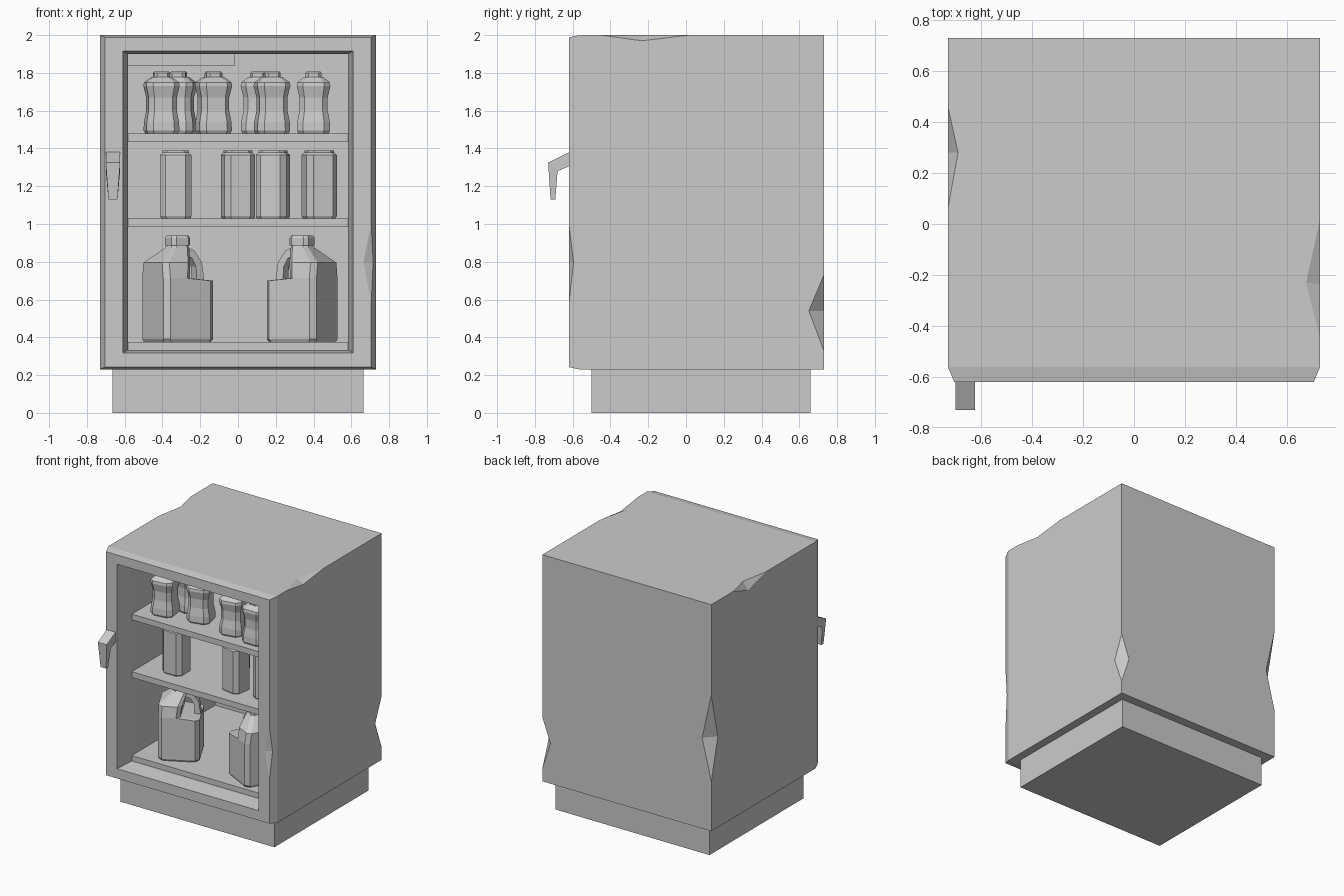
import bpy, bmesh, math
from mathutils import Vector, Matrix


def make(name, bm):
    bmesh.ops.recalc_face_normals(bm, faces=bm.faces)
    me = bpy.data.meshes.new(name)
    bm.to_mesh(me)
    bm.free()
    ob = bpy.data.objects.new(name, me)
    bpy.context.collection.objects.link(ob)
    return ob


def loft(name, rings, loc=(0, 0, 0), rot=0):
    """Skin a list of equal-length rings and cap both ends."""
    bm = bmesh.new()
    vs = [[bm.verts.new(p) for p in r] for r in rings]
    n = len(vs[0])
    for a, b in zip(vs, vs[1:]):
        for i in range(n):
            j = (i + 1) % n
            bm.faces.new((a[i], a[j], b[j], b[i]))
    bm.faces.new(vs[0])
    bm.faces.new(vs[-1])
    ob = make(name, bm)
    ob.location = loc
    ob.rotation_euler.z = math.radians(rot)
    return ob


def rect(y, hx, z0, z1):
    return [(-hx, y, z0), (hx, y, z0), (hx, y, z1), (-hx, y, z1)]


def box(name, x0, x1, y0, y1, z0, z1):
    return loft(name, [[(x0, y, z0), (x1, y, z0), (x1, y, z1), (x0, y, z1)] for y in (y0, y1)])


def octo(z, x0, x1, hy, c):
    """Square with cut corners."""
    return [(x0 + c, -hy, z), (x1 - c, -hy, z), (x1, -hy + c, z), (x1, hy - c, z),
            (x1 - c, hy, z), (x0 + c, hy, z), (x0, hy - c, z), (x0, -hy + c, z)]


def turned(name, profile, loc, rot):
    return loft(name, [octo(z, -r, r, r, r * 0.36) for r, z in profile], loc, rot)


# cabinet shell: outside, chamfered front frame, sloped opening, cavity
body = loft("cabinet", [
    rect(0.73, 0.73, 0.23, 2.0), rect(-0.56, 0.73, 0.23, 2.0),
    rect(-0.62, 0.705, 0.242, 1.988), rect(-0.62, 0.61, 0.318, 1.915),
    rect(-0.50, 0.582, 0.334, 1.90), rect(0.55, 0.582, 0.334, 1.90)])
box("plinth", -0.665, 0.665, -0.5, 0.66, 0, 0.23)

# chips knocked out of the edges: edge start, edge end, point on each face
chips = [
    ((0.73, 0.02, 2), (0.73, -0.45, 2), (0.675, -0.23, 2), (0.73, -0.235, 1.97)),
    ((-0.73, 0.46, 2), (-0.73, 0.06, 2), (-0.69, 0.28, 2), (-0.73, 0.28, 1.94)),
    ((0.73, 0.73, 0.73), (0.73, 0.73, 0.33), (0.73, 0.65, 0.54), (0.66, 0.73, 0.54)),
    ((-0.73, 0.73, 1.29), (-0.73, 0.73, 0.62), (-0.73, 0.65, 0.94), (-0.65, 0.73, 0.94)),
    ((0.705, -0.62, 1.0), (0.705, -0.62, 0.58), (0.665, -0.62, 0.8), (0.7154, -0.595, 0.8)),
]
for i, chip in enumerate(chips):
    e1, e2, a, b = map(Vector, chip)
    mid, side = (a + b) / 2, (b - a) * 1.5
    tri = [mid, mid + 2 * (e1 - mid), mid + 2 * (e2 - mid)]
    cutter = loft(f"chip_cutter_{i}", [[p + s * side for p in tri] for s in (-1, 1)])
    cutter.hide_render = True
    cutter.hide_set(True)
    mod = body.modifiers.new("chip", 'BOOLEAN')
    mod.operation = 'DIFFERENCE'
    mod.solver = 'EXACT'
    mod.object = cutter

# shelves and ceiling housing
for name, z0, z1 in (("bottom_shelf", 0.334, 0.375), ("middle_shelf", 0.985, 1.03),
                     ("top_shelf", 1.435, 1.48)):
    box(name, -0.582, 0.582, -0.48, 0.55, z0, z1)
box("ceiling_housing", -0.582, -0.015, 0.3, 0.55, 1.84, 1.90)

# door handle: bent bar, narrower at the bottom
handle = [((-0.62, 1.38), (-0.62, 1.305), 0.038), ((-0.73, 1.325), (-0.68, 1.28), 0.038),
          ((-0.717, 1.13), (-0.692, 1.13), 0.024)]
loft("door_handle", [[(-0.662 - w, *p), (-0.662 + w, *p), (-0.662 + w, *q), (-0.662 - w, *q)]
                     for p, q, w in handle])

# waisted bottles on the top shelf
bottle = [(0.08, 0), (0.088, 0.015), (0.086, 0.06), (0.075, 0.12), (0.075, 0.19),
          (0.089, 0.25), (0.086, 0.27), (0.05, 0.298), (0.042, 0.298), (0.042, 0.32), (0.036, 0.327)]
for i, (x, y, r) in enumerate([(-0.405, -0.32, 8), (-0.315, -0.17, -10), (-0.13, -0.27, 12),
                               (0.11, -0.1, -8), (0.18, -0.31, 10), (0.4, -0.34, 0)]):
    turned(f"bottle_{i}", bottle, (x, y, 1.48), r)

# cans on the middle shelf
can = [(0.077, 0), (0.083, 0.012), (0.083, 0.335), (0.07, 0.348), (0.07, 0.36)]
for i, (x, y, r) in enumerate([(-0.33, -0.287, 0), (0, -0.02, 10), (0.185, -0.29, -10),
                               (0.43, -0.26, 14)]):
    turned(f"can_{i}", can, (x, y, 1.03), r)

# jugs with a cut-away shoulder and a looped grip
for i, (x, y, r) in enumerate([(-0.32, -0.245, 27.6), (0.34, -0.27, 152.4)]):
    loc = (x, y, 0.375)
    h = 0.148
    loft(f"jug_body_{i}", [
        octo(0, -0.14, 0.14, 0.14, 0.028), octo(0.015, -h, h, h, 0.028),
        octo(0.325, -h, h, h, 0.028), octo(0.338, -h, 0.01, h, 0.028),
        octo(0.42, -h, 0.02, 0.135, 0.028), octo(0.50, -0.055, 0.05, 0.055, 0.02),
        octo(0.515, -0.045, 0.045, 0.045, 0.02)], loc, r)
    turned(f"jug_cap_{i}", [(0.056, 0.51), (0.056, 0.55), (0.048, 0.565)], loc, r)
    path = [(0.035, 0.505, 0.03, 0.455), (0.085, 0.485, 0.07, 0.445),
            (0.13, 0.42, 0.095, 0.40), (0.145, 0.32, 0.10, 0.32)]
    loft(f"jug_grip_{i}", [[(a, -0.03, b), (a, 0.03, b), (c, 0.03, d), (c, -0.03, d)]
                           for a, b, c, d in path], loc, r)
